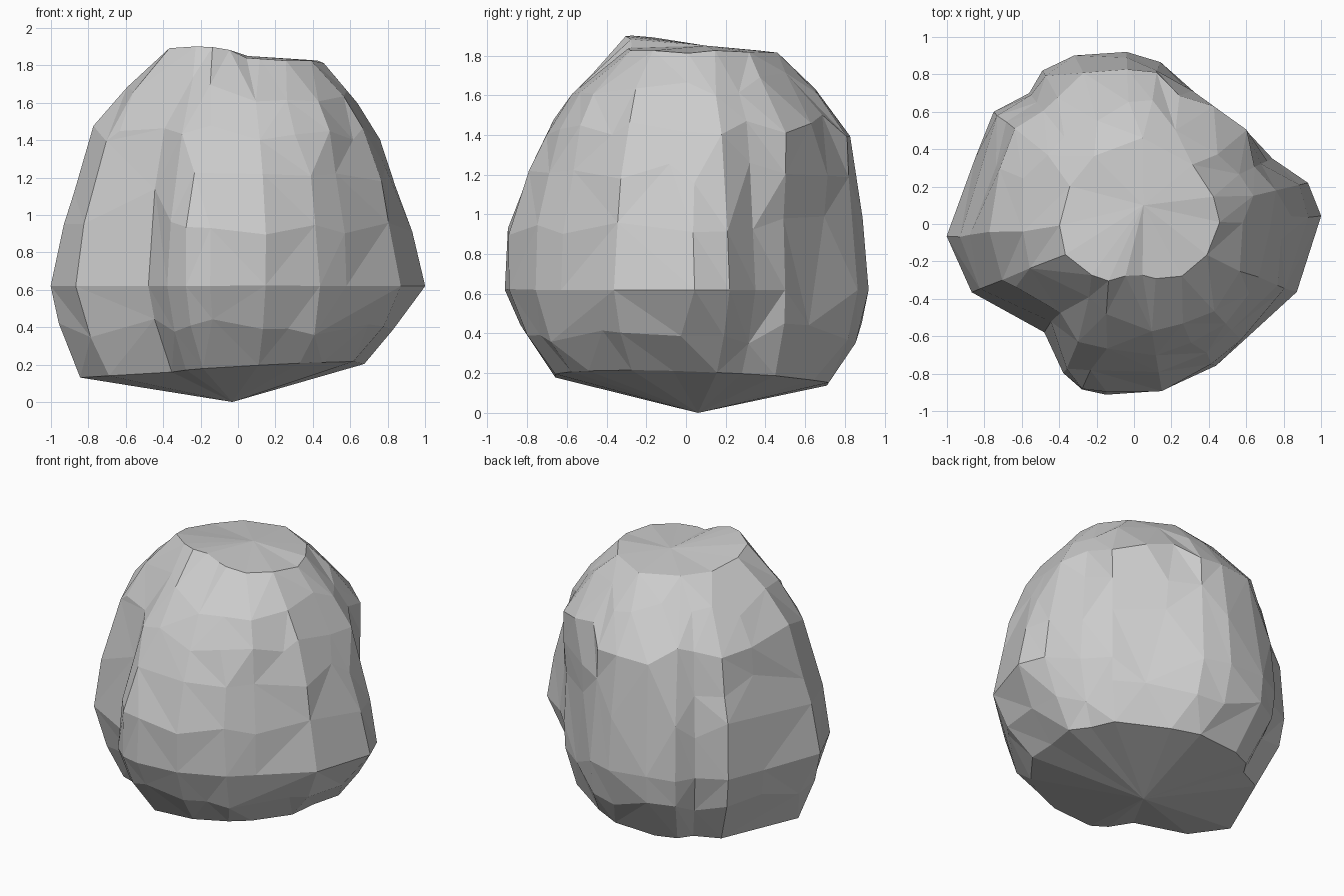
import bpy, bmesh, math, random

if "Cube" in bpy.data.objects:
    bpy.data.objects.remove(bpy.data.objects["Cube"])

random.seed(4)

# Widest outline of the boulder seen from above
OUTLINE = [(1, .05), (.93, .22), (.74, .35), (.6, .5), (.42, .62), (.27, .76), (.13, .87),
           (-.04, .92), (-.32, .9), (-.49, .82), (-.56, .7), (-.75, .6), (-.85, .35),
           (-.97, .04), (-1, -.07), (-.87, -.37), (-.77, -.41), (-.48, -.58), (-.38, -.8),
           (-.28, -.89), (-.15, -.92), (.15, -.9), (.3, -.82), (.44, -.76), (.58, -.63),
           (.76, -.46), (.87, -.37), (.96, -.1)]

# Side profiles every 45 degrees from +x: share of the outline kept at each height
HEIGHTS = [.17, .4, .62, .95, 1.2, 1.45, 1.65, 1.82]
PROFILES = [
    [.64, .84, 1, .92, .84, .73, .61, .48],
    [.93, 1, 1, 1, 1, .99, .78, .53],
    [.78, .98, 1, .97, .94, .89, .70, .51],
    [.80, .96, 1, .98, .93, .86, .67, .43],
    [.85, .96, 1, .93, .85, .82, .66, .42],
    [.74, .92, 1, .95, .88, .80, .68, .45],
    [.72, .88, .99, 1, .88, .74, .58, .27],
    [.78, .95, 1, .97, .91, .83, .70, .44],
]


def at_height(profile, z):
    """Interpolate one profile at any height."""
    for i in range(len(HEIGHTS) - 1):
        if z <= HEIGHTS[i + 1] or i == len(HEIGHTS) - 2:
            f = (z - HEIGHTS[i]) / (HEIGHTS[i + 1] - HEIGHTS[i])
            f = min(1, max(0, f))
            return profile[i] * (1 - f) + profile[i + 1] * f


def kept(angle, z):
    """Blend the two nearest side profiles."""
    t = (angle / (math.pi / 4)) % 8
    i, f = int(t) % 8, t % 1
    return at_height(PROFILES[i], z) * (1 - f) + at_height(PROFILES[(i + 1) % 8], z) * f


bm = bmesh.new()
rings = []
for level, height in enumerate(HEIGHTS):
    ring = []
    for x, y in OUTLINE:
        a = math.atan2(y, x)
        r = math.hypot(x, y)
        # Lobes soften toward the crown
        soft = .5 * max(0, (height - 1.0) / .8)
        r = r * (1 - soft) + .9 * soft
        z = height
        if level == 0:                       # tilted underside rim
            k = kept(a, z)
            z += .04 * math.cos(a + math.pi) * -1 - .02 * math.sin(a)
        elif level == len(HEIGHTS) - 1:      # crown peaks at the front left
            k = kept(a, z)
            z += .08 * max(0, math.cos(a - math.radians(225))) ** 2 + random.uniform(-.01, .01)
        else:                                # rough chipped faces
            if level != 2:
                z += random.uniform(-.06, .06)
            k = kept(a, z)
            if k < .99:
                k *= random.uniform(.985, 1.01)
        ring.append(bm.verts.new((r * k * math.cos(a), r * k * math.sin(a), z)))
    rings.append(ring)

# Side walls
n = len(OUTLINE)
for low, high in zip(rings, rings[1:]):
    for i in range(n):
        j = (i + 1) % n
        a, b, c, d = low[i], low[j], high[j], high[i]
        if random.random() < .5:
            bm.faces.new((a, b, c))
            bm.faces.new((a, c, d))
        else:
            bm.faces.new((a, b, d))
            bm.faces.new((b, c, d))

# Shallow pointed underside and nearly flat crown
under = bm.verts.new((-.03, .06, 0))
crown = bm.verts.new((.05, .1, 1.85))
for i in range(n):
    j = (i + 1) % n
    bm.faces.new((under, rings[0][j], rings[0][i]))
    bm.faces.new((crown, rings[-1][i], rings[-1][j]))

bmesh.ops.recalc_face_normals(bm, faces=bm.faces)
mesh = bpy.data.meshes.new("boulder")
bm.to_mesh(mesh)
bm.free()
boulder = bpy.data.objects.new("boulder", mesh)
bpy.context.collection.objects.link(boulder)

# Merge small chips into larger irregular flat facets
facets = boulder.modifiers.new("facets", 'DECIMATE')
facets.ratio = .7
